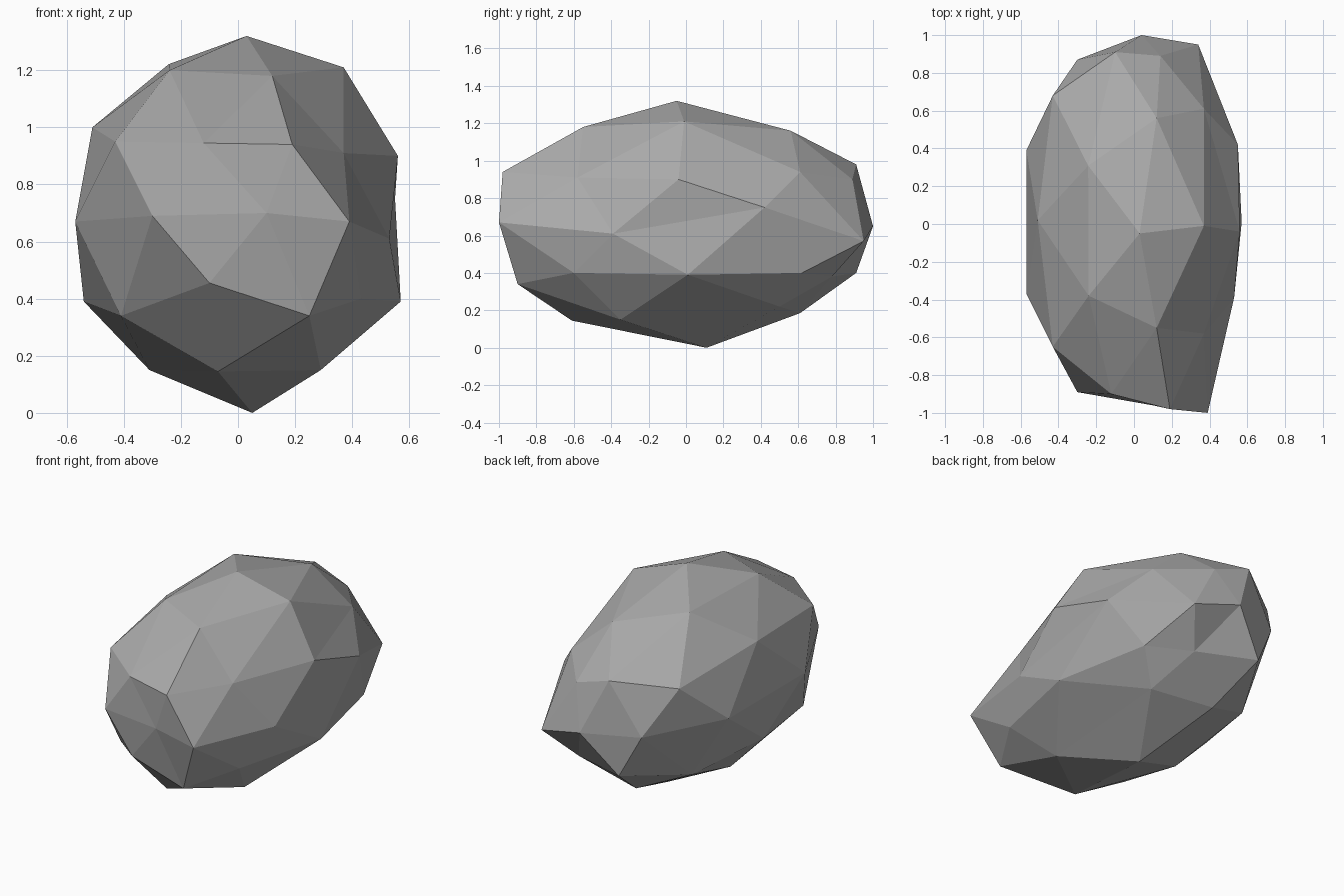
import bpy
import bmesh
from mathutils import Vector

HALF = Vector((0.57, 1.0, 0.66))     # half sizes of the boulder
MID = Vector((0.0, 0.0, 0.66))

# Uneven corners, ring by ring from the crown to the foot
CORNERS = {
    "poles": [(0.03, -0.05, 1.32), (0.05, 0.11, 0.0)],
    "crown": [(0.37, -0.01, 1.21), (0.12, -0.55, 1.18), (-0.24, -0.38, 1.20),
              (0.12, 0.56, 1.16)],
    "shoulder": [(0.56, -0.04, 0.90), (0.37, -0.58, 0.91), (0.19, -0.98, 0.94),
                 (-0.12, -0.90, 0.945), (-0.43, -0.65, 0.95), (-0.51, 0.02, 1.0),
                 (-0.43, 0.68, 0.93), (-0.10, 0.91, 0.98), (0.14, 0.89, 0.90),
                 (0.37, 0.61, 0.94)],
    "waist": [(0.53, -0.39, 0.61), (0.39, -1.0, 0.67), (0.10, -0.96, 0.70),
              (-0.30, -0.89, 0.69), (-0.57, -0.37, 0.67), (-0.57, 0.39, 0.67),
              (-0.30, 0.87, 0.66), (0.04, 1.0, 0.65), (0.34, 0.95, 0.57),
              (0.55, 0.42, 0.75)],
    "belly": [(0.57, 0.01, 0.39), (0.43, -0.60, 0.40), (0.25, -0.90, 0.34),
              (-0.10, -0.91, 0.455), (-0.41, -0.58, 0.34), (-0.54, 0.0, 0.39),
              (-0.17, 0.91, 0.40), (0.20, 0.78, 0.38), (0.44, 0.62, 0.40)],
    "foot": [(0.29, -0.35, 0.15), (-0.07, -0.61, 0.145), (-0.31, 0.0, 0.15),
             (-0.08, 0.61, 0.185), (0.29, 0.50, 0.22)],
}

stone = bpy.data.materials.new("grey stone")
stone.diffuse_color = (0.40, 0.40, 0.40, 1)


def normalised(p):
    """Position on the unit ball that belongs to a point of the boulder."""
    q = Vector(p) - MID
    return Vector([q[i] / HALF[i] for i in range(3)])


# Boulder: a faceted ball whose corners are pulled to the uneven shape
bm = bmesh.new()
bmesh.ops.create_icosphere(bm, subdivisions=2, radius=1.0)
free = list(bm.verts)
moves = []
for ring in CORNERS.values():
    for corner in ring:
        target = normalised(corner).normalized()
        v = min(free, key=lambda w: (w.co.normalized() - target).length)
        free.remove(v)
        moves.append((v, normalised(corner)))
for v, co in moves:
    v.co = co
for v in bm.verts:
    v.co = Vector([v.co[i] * HALF[i] for i in range(3)]) + MID
bmesh.ops.recalc_face_normals(bm, faces=bm.faces[:])

mesh = bpy.data.meshes.new("boulder")
bm.to_mesh(mesh)
bm.free()
mesh.materials.append(stone)
boulder = bpy.data.objects.new("boulder", mesh)
bpy.context.collection.objects.link(boulder)
